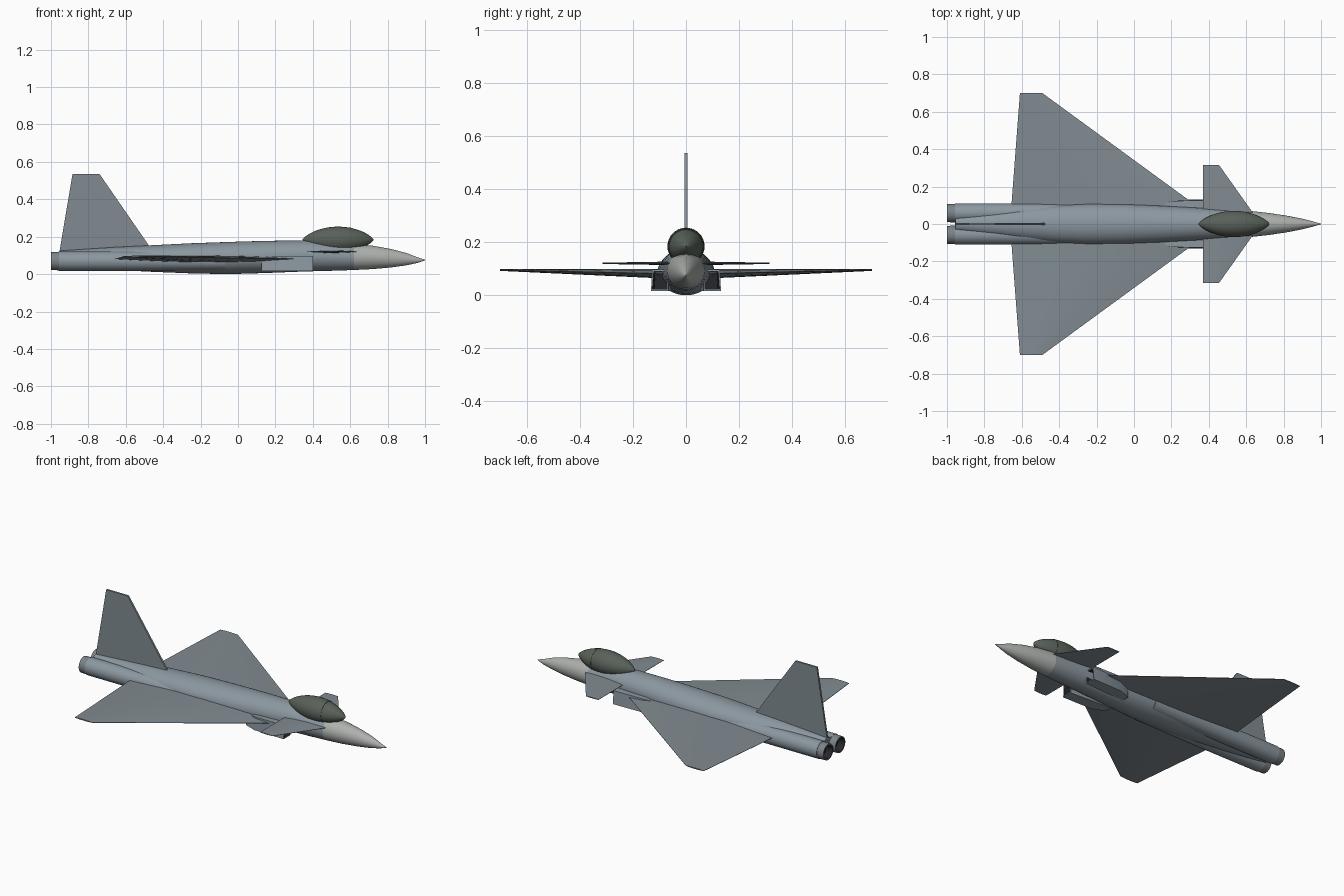
import bpy, bmesh
from math import sin, cos, pi, radians

if "Cube" in bpy.data.objects:
    bpy.data.objects.remove(bpy.data.objects["Cube"])

def material(name, rgb):
    m = bpy.data.materials.new(name)
    m.diffuse_color = (*rgb, 1)
    m.use_nodes = True
    m.node_tree.nodes["Principled BSDF"].inputs["Base Color"].default_value = m.diffuse_color
    return m

SKIN = material("skin_grey", (0.26, 0.31, 0.35))
WING = material("wing_grey", (0.22, 0.26, 0.285))
NOSE = material("nose_grey", (0.42, 0.44, 0.42))
GLASS = material("tinted_glass", (0.10, 0.12, 0.10))
METAL = material("nozzle_metal", (0.20, 0.23, 0.25))
DARK = material("duct_dark", (0.02, 0.02, 0.025))

def loft(name, rings, mat, mirror=False, caps=(True, True), angle=35, dark_from=None):
    """Skin a row of equal-length point rings; faces from ring dark_from on are dark."""
    bm = bmesh.new()
    vs = [[bm.verts.new(p) for p in r] for r in rings]
    n = len(rings[0])
    for k in range(len(vs) - 1):
        for i in range(n):
            j = (i + 1) % n
            f = bm.faces.new((vs[k][i], vs[k][j], vs[k + 1][j], vs[k + 1][i]))
            f.material_index = int(dark_from is not None and k >= dark_from)
    if caps[0]:
        bm.faces.new(vs[0][::-1])
    if caps[1]:
        bm.faces.new(vs[-1]).material_index = int(dark_from is not None)
    bmesh.ops.remove_doubles(bm, verts=bm.verts, dist=1e-5)
    bmesh.ops.recalc_face_normals(bm, faces=bm.faces)
    me = bpy.data.meshes.new(name)
    bm.to_mesh(me)
    bm.free()
    ob = bpy.data.objects.new(name, me)
    bpy.context.collection.objects.link(ob)
    me.materials.append(mat)
    if dark_from is not None:
        me.materials.append(DARK)
    if mirror:
        mod = ob.modifiers.new("mirror", 'MIRROR')
        mod.use_axis = (False, True, False)
    bpy.ops.object.select_all(action='DESELECT')
    bpy.context.view_layer.objects.active = ob
    ob.select_set(True)
    bpy.ops.object.shade_smooth_by_angle(angle=radians(angle))
    return ob

def oval(x, hw, zb, zt, y=0.0, n=40):
    zc, hz = (zb + zt) / 2, (zt - zb) / 2
    return [(x, y + hw * cos(2 * pi * i / n), zc + hz * sin(2 * pi * i / n)) for i in range(n)]

def disc(x, r, y, z, n=32):
    return oval(x, r, z - r, z + r, y, n)

# Fuselage: x, half width, bottom, top
BODY = [(0.62, 0.070, 0.022, 0.160), (0.50, 0.078, 0.018, 0.172), (0.35, 0.086, 0.014, 0.180),
        (0.15, 0.097, 0.006, 0.178), (-0.05, 0.106, 0.000, 0.172), (-0.25, 0.108, 0.004, 0.165),
        (-0.45, 0.098, 0.012, 0.155), (-0.65, 0.078, 0.022, 0.145), (-0.82, 0.058, 0.034, 0.134),
        (-0.955, 0.040, 0.048, 0.125)]
loft("fuselage", [oval(*s) for s in BODY], SKIN)

# Nose cone
CONE = [(1.0, 0.0015, 0.0735, 0.0765), (0.96, 0.013, 0.060, 0.090), (0.90, 0.028, 0.047, 0.113),
        (0.82, 0.044, 0.036, 0.134), (0.72, 0.059, 0.027, 0.152), (0.62, 0.070, 0.022, 0.160)]
loft("nose_cone", [oval(*s) for s in CONE], NOSE)

# Canopy: turned lens shape, with a thin frame hoop
def canopy_radius(x):
    t = (x - 0.535) / 0.19
    return max(0.0015, 0.070 * max(0.0, 1 - t * t) ** 0.75)

xs = [0.535 - 0.19 * cos(pi * i / 24) for i in range(25)]
loft("canopy", [disc(x, canopy_radius(x), 0, 0.184) for x in xs], GLASS)
r = canopy_radius(0.60)
loft("canopy_frame", [disc(0.597, r - 0.004, 0, 0.184), disc(0.597, r + 0.002, 0, 0.184),
                      disc(0.603, r + 0.001, 0, 0.184), disc(0.603, r - 0.004, 0, 0.184)],
     GLASS, caps=(False, False))

# Wings and foreplanes: lens sections lofted from root to tip
def section(y, z, lead, trail, thick, n=8):
    s = [i / n for i in range(n + 1)]
    up = [(lead + (trail - lead) * t, y, z + thick / 2 * sin(pi * t) + 0.001) for t in s]
    low = [(lead + (trail - lead) * t, y, z - thick / 2 * sin(pi * t) - 0.001) for t in s]
    return up + low[::-1]

loft("main_wing", [section(0.04, 0.080, 0.413, -0.66, 0.036),
                   section(0.70, 0.095, -0.49, -0.61, 0.005)], WING, mirror=True)
loft("foreplane", [section(0.04, 0.120, 0.650, 0.37, 0.012),
                   section(0.315, 0.120, 0.455, 0.37, 0.003)], WING, mirror=True)

# Tail fin: flat plate
fin = [(-0.45, 0.115), (-0.74, 0.535), (-0.885, 0.535), (-0.957, 0.105)]
loft("tail_fin", [[(x, y, z) for x, z in fin] for y in (-0.006, 0.006)], WING)

# Air intakes: open boxes with a dark duct inside
def box(x, y0, y1, z0, z1, rake=0.0):
    return [(x - rake, y0, z0), (x - rake, y1, z0), (x, y1 - 0.005, z1), (x, y0, z1)]

loft("air_intake", [box(0.125, 0.055, 0.100, 0.016, 0.085), box(0.20, 0.055, 0.128, 0.016, 0.096),
                    box(0.40, 0.066, 0.132, 0.016, 0.096), box(0.40, 0.072, 0.126, 0.023, 0.089),
                    box(0.25, 0.072, 0.120, 0.023, 0.089)],
     SKIN, mirror=True, angle=20, dark_from=3)

# Engines and hollow nozzles
EY, EZ = 0.058, 0.070
loft("engine", [disc(-0.07, 0.048, EY, EZ), disc(-0.50, 0.052, EY, EZ), disc(-0.957, 0.052, EY, EZ)],
     SKIN, mirror=True)
loft("nozzle", [disc(-0.95, 0.050, EY, EZ), disc(-1.0, 0.048, EY, EZ), disc(-1.0, 0.041, EY, EZ),
                disc(-0.958, 0.037, EY, EZ)], METAL, mirror=True, dark_from=2)
